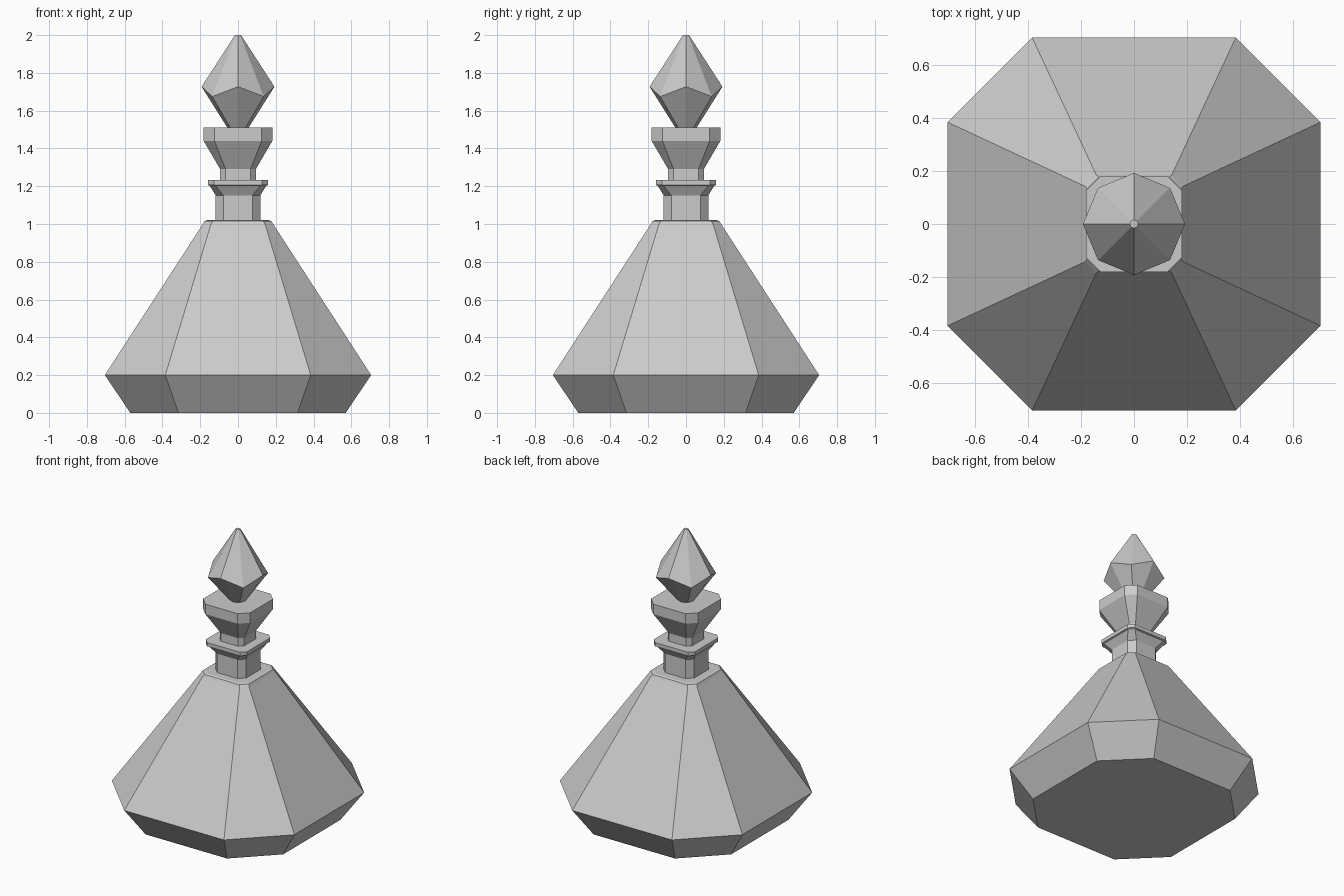
import bpy, math

if "Cube" in bpy.data.objects:
    bpy.data.objects.remove(bpy.data.objects["Cube"])


def loft(name, rings):
    """Join a stack of equal-length rings into a closed flat-shaded solid."""
    n = len(rings[0])
    verts = [p for ring in rings for p in ring]
    faces = [tuple(reversed(range(n))),
             tuple(range(len(verts) - n, len(verts)))]
    for k in range(len(rings) - 1):
        for i in range(n):
            j = (i + 1) % n
            faces.append((k*n + i, k*n + j, (k+1)*n + j, (k+1)*n + i))
    mesh = bpy.data.meshes.new(name)
    mesh.from_pydata(verts, [], faces)
    mesh.update()
    obj = bpy.data.objects.new(name, mesh)
    bpy.context.collection.objects.link(obj)
    return obj


def cut_square(half, corner, z):
    """Square ring with chamfered corners."""
    h, c = half, corner
    return [(h, -c, z), (h, c, z), (c, h, z), (-c, h, z),
            (-h, c, z), (-h, -c, z), (-c, -h, z), (c, -h, z)]


def octagon(r, z, z_diag=None):
    """Octagon with points on the axes; diagonal points may sit lower."""
    zd = z if z_diag is None else z_diag
    return [(r*math.cos(i*math.pi/4), r*math.sin(i*math.pi/4), zd if i % 2 else z)
            for i in range(8)]


def stack(name, profile):
    return loft(name, [cut_square(*p) for p in profile])


# Faceted bottle body with a softened shoulder
stack("bottle_body", [(0.57, 0.315, 0), (0.705, 0.385, 0.2), (0.186, 0.143, 1.0),
                      (0.178, 0.134, 1.015), (0.165, 0.12, 1.02)])

# Neck and collar
stack("neck", [(0.118, 0.078, 1.01), (0.118, 0.078, 1.152),
               (0.15, 0.118, 1.203), (0.16, 0.127, 1.207), (0.16, 0.127, 1.233)])

# Flared mouth
stack("flared_mouth", [(0.094, 0.066, 1.225), (0.094, 0.066, 1.29),
                       (0.182, 0.125, 1.44), (0.182, 0.125, 1.51)])

# Cut-crystal stopper with a zigzag waist
loft("stopper", [octagon(0.053, 1.505), octagon(0.193, 1.727, 1.675),
                 octagon(0.016, 2.0)])
